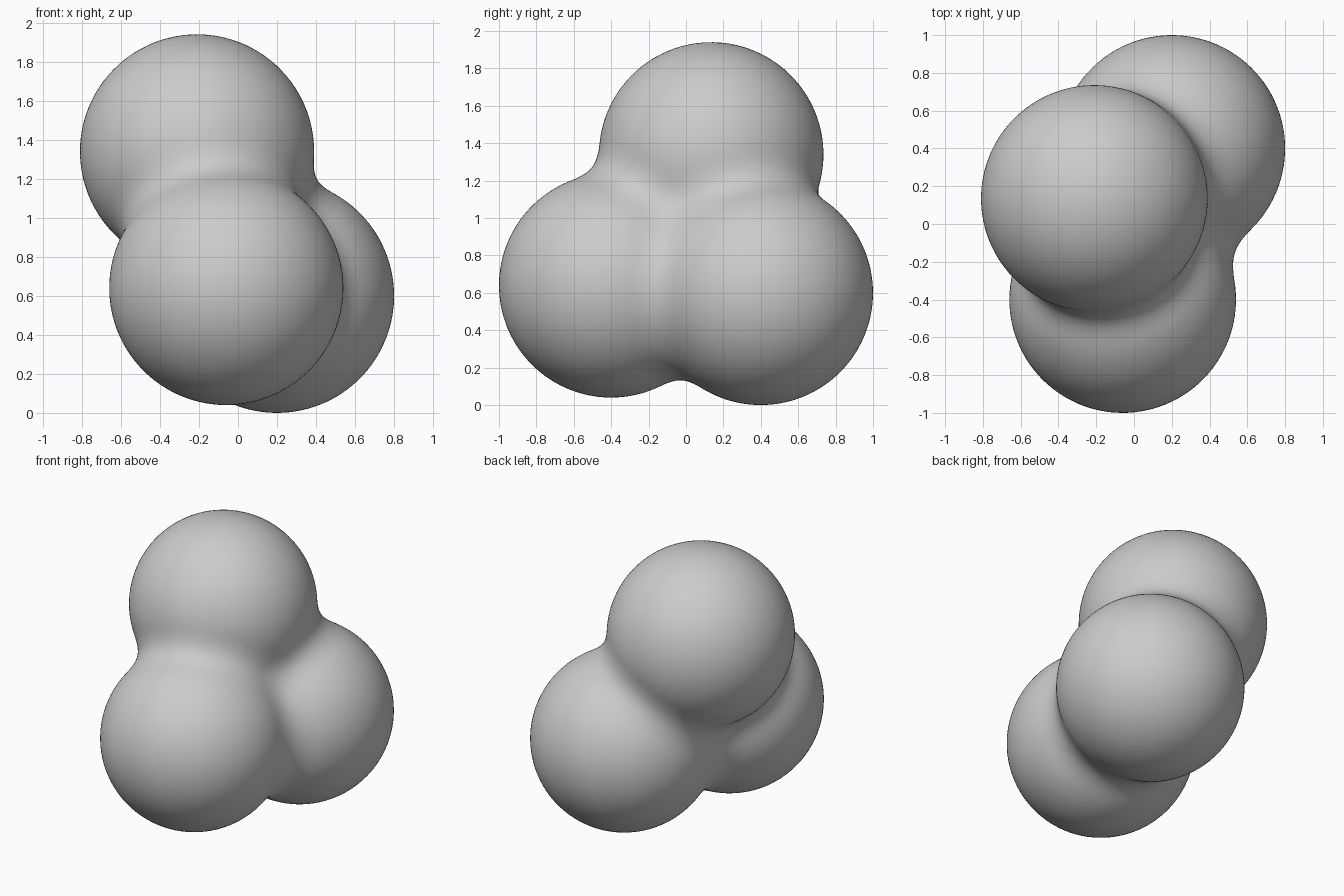
import bpy, bmesh
from mathutils import Vector

if "Cube" in bpy.data.objects:
    bpy.data.objects.remove(bpy.data.objects["Cube"])

# Three equal balls melted together (upper, front, rear)
R = 0.60
BLEND = 0.18
BALLS = [Vector((-0.21, 0.135, 1.34)),
         Vector((-0.06, -0.40, 0.64)),
         Vector((0.20, 0.40, 0.60))]


def smooth_min(a, b):
    h = max(BLEND - abs(a - b), 0) / BLEND
    return min(a, b) - h * h * BLEND / 4


def distance(p):
    # averaged over the three joining orders so the blend is symmetric
    d = [(p - c).length - R for c in BALLS]
    return sum(smooth_min(smooth_min(d[i], d[i - 1]), d[i - 2]) for i in range(3)) / 3


# Cast every direction of a fine sphere out to the blended surface
centre = sum(BALLS, Vector()) / 3
bm = bmesh.new()
bmesh.ops.create_icosphere(bm, subdivisions=6, radius=1)
for v in bm.verts:
    ray = v.co.normalized()
    lo, hi = 0.0, 1.6
    for _ in range(20):
        mid = (lo + hi) / 2
        if distance(centre + ray * mid) < 0:
            lo = mid
        else:
            hi = mid
    v.co = centre + ray * lo
for f in bm.faces:
    f.smooth = True

mesh = bpy.data.meshes.new("blended_balls")
bm.to_mesh(mesh)
bm.free()
grey = bpy.data.materials.new("light_grey")
grey.diffuse_color = (0.6, 0.6, 0.6, 1)
grey.use_nodes = True
grey.node_tree.nodes["Principled BSDF"].inputs["Base Color"].default_value = grey.diffuse_color
mesh.materials.append(grey)
obj = bpy.data.objects.new("blended_balls", mesh)
bpy.context.collection.objects.link(obj)
